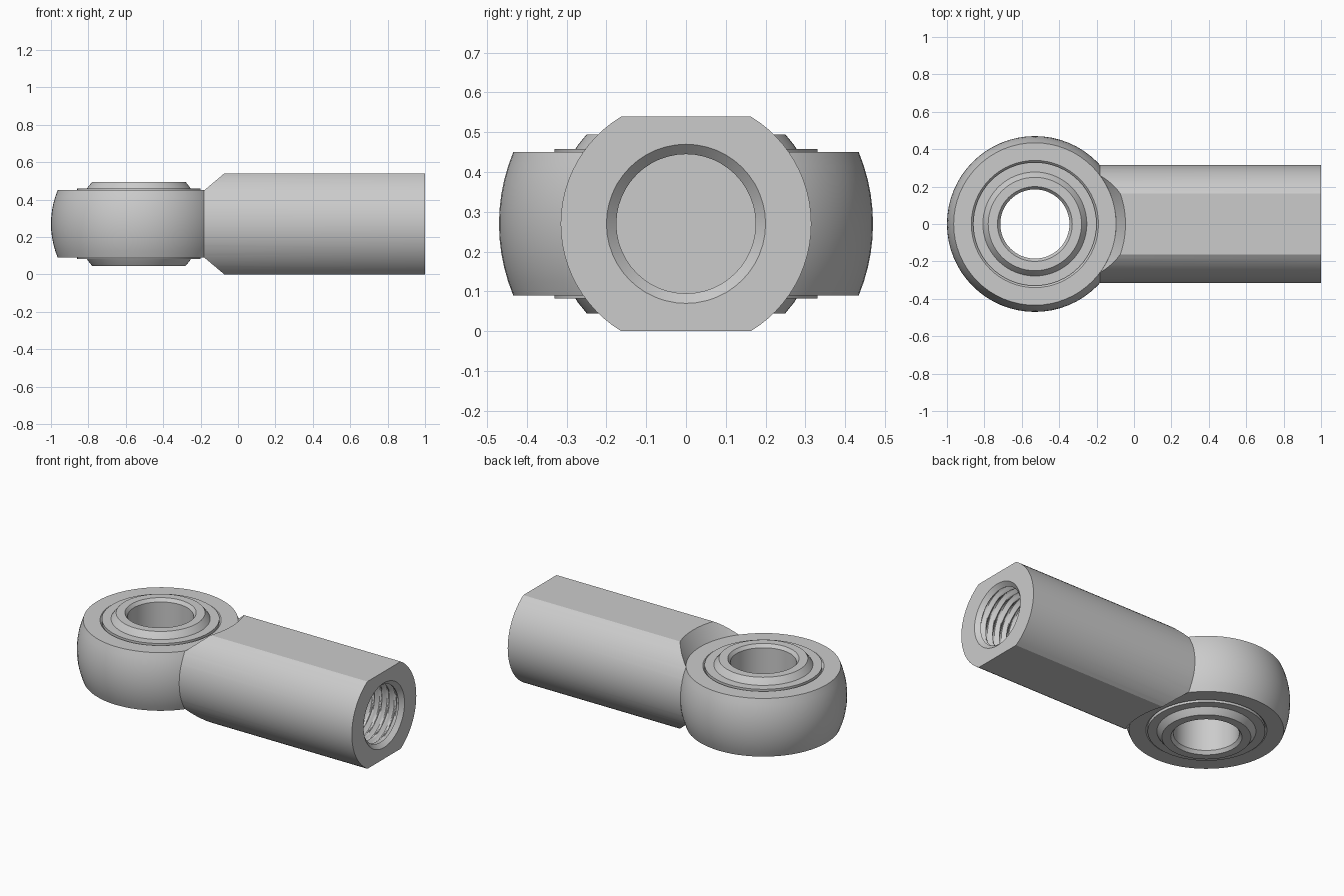
import bpy, bmesh, math
from mathutils import Matrix

if "Cube" in bpy.data.objects:
    bpy.data.objects.remove(bpy.data.objects["Cube"])

ZC = 0.27                                   # height of the mid plane
EYE = Matrix.Translation((-0.53, 0, ZC))    # eye axis, along z
AXIS = Matrix.Translation((0, 0, ZC)) @ Matrix.Rotation(math.pi / 2, 4, 'Y')  # shank axis, along x


def make_object(name, bm, matrix):
    bmesh.ops.remove_doubles(bm, verts=bm.verts, dist=1e-5)
    bmesh.ops.recalc_face_normals(bm, faces=bm.faces)
    bm.transform(matrix)
    mesh = bpy.data.meshes.new(name)
    bm.to_mesh(mesh)
    bm.free()
    obj = bpy.data.objects.new(name, mesh)
    bpy.context.collection.objects.link(obj)
    return obj


def lathe(name, profile, matrix, seg=64, closed=True, extra=None):
    """Revolve (radius, height) points; extra(h, turn) can add to the radius."""
    bm = bmesh.new()
    rows = []
    for r, h in profile:
        row = []
        for i in range(seg):
            a = 2 * math.pi * i / seg
            rr = r + (extra(h, i / seg) if extra and r > 0 else 0)
            row.append(bm.verts.new((rr * math.cos(a), rr * math.sin(a), h)))
        rows.append(row)
    pairs = list(zip(rows, rows[1:]))
    if closed:
        pairs.append((rows[-1], rows[0]))
    for a, b in pairs:
        for i in range(seg):
            j = (i + 1) % seg
            bm.faces.new((a[i], a[j], b[j], b[i]))
    return make_object(name, bm, matrix)


def arc(radius, h, n):
    """Points on a sphere outline from height h down to -h."""
    top = math.asin(h / radius)
    return [(radius * math.cos(top - 2 * top * i / n), radius * math.sin(top - 2 * top * i / n))
            for i in range(n + 1)]


def smooth(obj, angle=25):
    bpy.ops.object.select_all(action='DESELECT')
    obj.select_set(True)
    bpy.context.view_layer.objects.active = obj
    bpy.ops.object.shade_smooth_by_angle(angle=math.radians(angle))


def subtract(obj, cutter):
    mod = obj.modifiers.new("cut", 'BOOLEAN')
    mod.operation = 'DIFFERENCE'
    mod.solver = 'EXACT'
    mod.object = cutter
    bpy.context.view_layer.objects.active = obj
    bpy.ops.object.modifier_apply(modifier=mod.name)
    bpy.data.objects.remove(cutter)


# Eye housing: spherical outside, small chamfer where the race sits
housing = lathe("eye_housing", arc(0.47, 0.18, 10) +
                [(0.34, -0.18), (0.325, -0.165), (0.325, 0.165), (0.34, 0.18)], EYE)

# Race ring standing slightly proud of the housing
race = lathe("race_ring", [(0.33, 0.188), (0.33, -0.188), (0.275, -0.188), (0.275, 0.188)], EYE)

# Pivot ball with a chamfered through hole
ball = lathe("pivot_ball", arc(0.336, 0.225, 14) +
             [(0.2, -0.225), (0.185, -0.205), (0.185, 0.205), (0.2, 0.225)], EYE)

# Shank: round bar with flats on top and bottom
R, FLAT = 0.315, 0.27
half = math.asin(FLAT / R)
bm = bmesh.new()
outline = []
for side in (0, math.pi):
    for i in range(25):
        a = side - half + 2 * half * i / 24
        outline.append(bm.verts.new((-0.4, R * math.cos(a), R * math.sin(a))))
face = bm.faces.new(outline)
ext = bmesh.ops.extrude_face_region(bm, geom=[face])
bmesh.ops.translate(bm, vec=(1.4, 0, 0),
                    verts=[v for v in ext["geom"] if isinstance(v, bmesh.types.BMVert)])
shank = make_object("threaded_shank", bm, Matrix.Translation((0, 0, ZC)))

# Conical relief around the eye; the shank root stays buried in the housing
subtract(shank, lathe("eye_relief_cutter", [
    (0, -0.4), (0.557, -0.4), (0.434, -0.178), (0.38, -0.178),
    (0.38, 0.178), (0.434, 0.178), (0.557, 0.4), (0, 0.4)], EYE, closed=False))

# Threaded bore with a chamfered mouth
PITCH, BOTTOM, TOP = 0.05, 0.33, 0.975


def thread(h, turn):
    if h < BOTTOM + 0.01 or h > TOP - 0.003:
        return 0
    phase = (h / PITCH - turn) % 1.0
    return 0.024 * min(1, max(0, 1.25 - 2.5 * abs(phase - 0.5)))


steps = int((TOP - BOTTOM) / PITCH * 8)
bore = [(0, BOTTOM)] + [(0.175, BOTTOM + (TOP - BOTTOM) * i / steps) for i in range(steps + 1)]
bore += [(0.205, 1.005), (0, 1.005)]
subtract(shank, lathe("bore_cutter", bore, AXIS, seg=48, closed=False, extra=thread))

for part in (housing, race, ball, shank):
    smooth(part)
